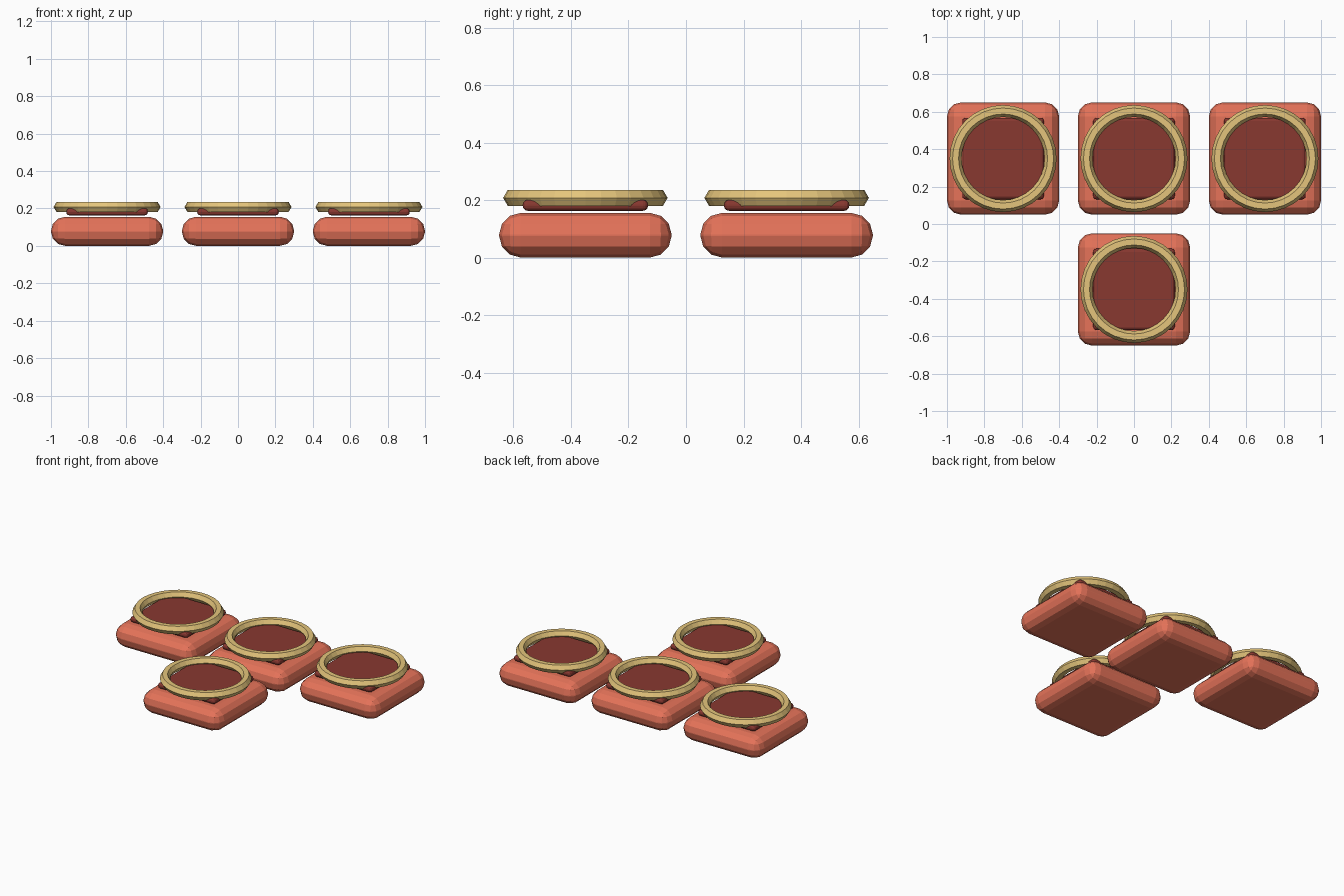
import bpy, bmesh
from math import cos, sin, pi

if "Cube" in bpy.data.objects:
    bpy.data.objects.remove(bpy.data.objects["Cube"])


def material(name, color):
    m = bpy.data.materials.new(name)
    m.diffuse_color = (*color, 1)
    m.use_nodes = True
    m.node_tree.nodes["Principled BSDF"].inputs["Base Color"].default_value = m.diffuse_color
    return m


CORAL = material("coral", (0.78, 0.17, 0.10))
MAROON = material("maroon", (0.25, 0.04, 0.03))
GOLD = material("gold", (0.78, 0.56, 0.20))


def finish(name, bm, loc, mat):
    bmesh.ops.recalc_face_normals(bm, faces=bm.faces)
    mesh = bpy.data.meshes.new(name)
    bm.to_mesh(mesh)
    bm.free()
    mesh.materials.append(mat)
    obj = bpy.data.objects.new(name, mesh)
    obj.location = loc
    bpy.context.collection.objects.link(obj)
    return obj


def rounded_box(name, loc, size, radius, mat):
    bm = bmesh.new()
    bmesh.ops.create_cube(bm, size=1)
    bmesh.ops.scale(bm, vec=size, verts=bm.verts)
    bmesh.ops.bevel(bm, geom=bm.edges[:], offset=radius, segments=3,
                    profile=0.5, affect='EDGES')
    return finish(name, bm, loc, mat)


def ring(name, loc, major, minor, mat, sides=32, section=6):
    bm = bmesh.new()
    loops = []
    for i in range(sides):
        a = 2 * pi * i / sides
        loop = []
        for j in range(section):
            b = 2 * pi * j / section
            r = major + minor * cos(b)
            loop.append(bm.verts.new((r * cos(a), r * sin(a), minor * sin(b))))
        loops.append(loop)
    for i in range(sides):
        p, q = loops[i], loops[(i + 1) % sides]
        for j in range(section):
            k = (j + 1) % section
            bm.faces.new((p[j], q[j], q[k], p[k]))
    return finish(name, bm, loc, mat)


# Four keys in an inverted T: three at the back, one in front
keys = {"left": (-0.7, 0.35), "middle": (0, 0.35),
        "right": (0.7, 0.35), "front": (0, -0.35)}
for label, (x, y) in keys.items():
    # Pillow-edged key body
    rounded_box(f"{label}_key_body", (x, y, 0.078), (0.6, 0.6, 0.155), 0.075, CORAL)
    # Thin dark plate on top
    rounded_box(f"{label}_key_plate", (x, y, 0.182), (0.436, 0.436, 0.038), 0.017, MAROON)
    # Hexagonal-section gold rim
    ring(f"{label}_key_rim", (x, y, 0.208), 0.254, 0.032, GOLD)
